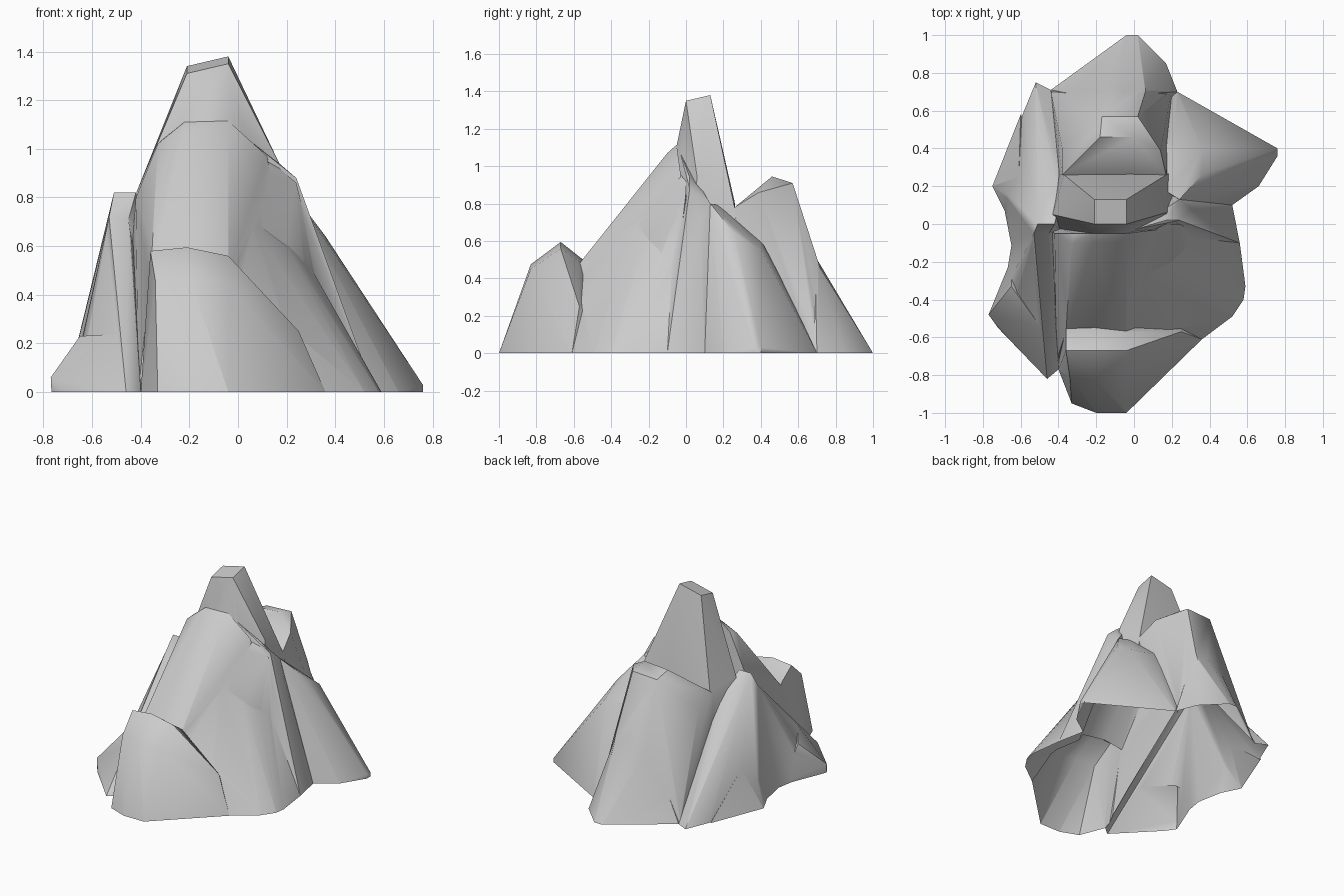
import bpy, bmesh

rocks = []


def rock(name, crest, foot):
    """Convex faceted rock: crest points (x,y,z) over a foot outline (x,y), sunk below ground."""
    depth = -0.2 - 0.013 * len(rocks)
    bm = bmesh.new()
    pts = list(crest) + [(x, y, z) for x, y in foot for z in (0.0, depth)]
    for p in pts:
        bm.verts.new(p)
    res = bmesh.ops.convex_hull(bm, input=bm.verts)
    junk = {v for v in res["geom_interior"] + res["geom_unused"]
            if isinstance(v, bmesh.types.BMVert)}
    bmesh.ops.delete(bm, geom=list(junk), context='VERTS')
    bmesh.ops.recalc_face_normals(bm, faces=bm.faces)
    me = bpy.data.meshes.new(name)
    bm.to_mesh(me)
    bm.free()
    ob = bpy.data.objects.new(name, me)
    bpy.context.collection.objects.link(ob)
    rocks.append(ob)


# Hidden core that closes the gaps between the rocks
rock("core",
     [(-0.3, 0, .85), (0.1, 0, .85), (0.15, .3, .7), (-0.35, .3, .65)],
     [(-.5, -.5), (.4, -.4), (.4, .45), (.17, .68), (-.42, .58), (-.5, .1)])

# Summit block
rock("summit",
     [(-.21, 0, 1.31), (-.04, 0, 1.35), (-.21, .13, 1.34), (-.04, .13, 1.38),
      (-.22, -.05, 1.11), (-.04, -.05, 1.11), (-.31, .02, 1.04), (-.43, .05, .79),
      (.17, .06, .94), (.17, .26, .78), (-.03, .26, .81), (-.37, .26, .75)],
     [(-.48, -.06), (.3, -.06), (.3, .34), (-.46, .32)])

# Long front shoulder below the summit
rock("front_shoulder",
     [(-.22, -.05, 1.11), (-.04, -.05, 1.115), (-.31, -.05, 1.04), (-.33, -.1, 1.02),
      (-.04, -.1, 1.07), (-.22, -.1, 1.07), (-.42, -.05, .8), (-.36, -.4, .63),
      (-.04, -.4, .67), (-.36, -.57, .46), (-.04, -.57, .48), (.12, -.03, .97)],
     [(-.41, -.72), (-.04, -.86), (.25, -.5), (.3, 0), (-.48, 0)])

# Right buttresses, upper and lower, with the shoulder that joins them
rock("upper_right_buttress",
     [(0, -.03, 1.07), (.17, .02, .94), (.24, .02, .88), (.24, .13, .8), (.3, .08, .71)],
     [(.52, .1), (.56, -.1), (.2, -.3), (.1, .3)])
rock("right_shoulder",
     [(-.04, -.1, 1.04), (.17, 0, .92), (.24, 0, .86), (.04, -.28, .72),
      (.2, -.2, .61), (.27, -.13, .54)],
     [(0, -.4), (.3, -.35), (.45, -.1), (0, .05)])
rock("lower_right_buttress",
     [(.04, -.28, .72), (.2, -.22, .6), (.27, -.15, .53), (.26, -.04, .58),
      (0, -.55, .42), (.19, -.56, .28)],
     [(.56, -.1), (.59, -.33), (.58, -.4), (.52, -.49), (.2, -.73), (0, -.7), (.1, 0)])

# Spur running out to the back right
rock("right_spur",
     [(.16, .18, .79), (.24, .13, .8), (.3, .2, .71), (.36, .26, .64),
      (.36, .4, .55), (.2, .42, .57), (.15, .4, .6), (.16, .55, .32),
      (.76, .36, .03), (.76, .4, .03)],
     [(.76, .4), (.76, .36), (.66, .2), (.52, .1), (.23, .7), (.15, .7), (.1, .2)])

# Boulder behind the summit and its toe
rock("back_boulder",
     [(-.18, .46, .93), (0, .46, .945), (.02, .57, .91), (-.17, .57, .9),
      (.14, .39, .86), (.17, .26, .78), (-.38, .26, .75), (-.38, .4, .68),
      (.06, .7, .51), (-.12, .69, .52)],
     [(-.06, .86), (.06, .86), (.2, .72), (.23, .25), (-.44, .25), (-.44, .7)])
rock("back_toe",
     [(-.18, .66, .48), (-.04, .69, .52), (.06, .69, .5)],
     [(-.44, .71), (-.04, 1), (.02, 1), (.17, .85), (.23, .7), (.1, .4), (-.4, .4)])

# Thin-topped slabs along the left, each flaring into a low toe
rock("front_left_slab",
     [(-.54, -.1, .65), (-.53, -.05, .72), (-.45, -.05, .71), (-.44, -.1, .64)],
     [(-.46, -.82), (-.4, -.77), (-.66, -.5), (-.69, -.36),
      (-.64, -.16), (-.63, 0), (-.3, 0)])
rock("front_left_toe",
     [(-.65, -.33, .23), (-.49, -.55, .24), (-.77, -.48, .06)],
     [(-.46, -.82), (-.72, -.55), (-.75, -.48), (-.7, -.32), (-.64, -.16), (-.45, -.3)])
rock("back_left_slab",
     [(-.53, -.05, .72), (-.45, -.05, .71), (-.51, 0, .82), (-.42, 0, .82),
      (-.47, .13, .72), (-.39, .13, .73), (-.46, .36, .45), (-.39, .3, .51)],
     [(-.64, -.16), (-.65, 0), (-.71, .2), (-.59, .58), (-.52, .75), (-.44, .71),
      (-.35, .3), (-.35, -.1)])
rock("back_left_toe",
     [(-.62, .1, .26), (-.61, .25, .26)],
     [(-.65, 0), (-.75, .2), (-.6, .58), (-.45, .3)])

# Boulder at the front
rock("front_boulder",
     [(-.36, -.67, .58), (-.21, -.67, .595), (-.04, -.67, .56), (-.36, -.56, .5),
      (-.21, -.55, .5), (-.04, -.57, .49), (.19, -.6, .28), (.25, -.57, .25),
      (-.34, -.81, .46), (-.2, -.83, .475), (-.04, -.83, .45)],
     [(-.04, -1), (-.2, -1), (-.33, -.95), (-.4, -.77), (.2, -.73), (.36, -.61),
      (.2, -.4), (-.38, -.4)])

# Fuse all rocks into one shell
mountain = rocks[0]
bpy.context.view_layer.objects.active = mountain
for other in rocks[1:]:
    mod = mountain.modifiers.new("fuse", 'BOOLEAN')
    mod.operation = 'UNION'
    mod.solver = 'EXACT'
    mod.object = other
    bpy.ops.object.modifier_apply(modifier=mod.name)
    bpy.data.objects.remove(other)
mountain.name = "rocky_mountain"

# Cut level with the ground, leaving the underside open
bm = bmesh.new()
bm.from_mesh(mountain.data)
bmesh.ops.remove_doubles(bm, verts=bm.verts, dist=0.002)
bmesh.ops.bisect_plane(bm, geom=bm.verts[:] + bm.edges[:] + bm.faces[:],
                       plane_co=(0, 0, 0), plane_no=(0, 0, 1), clear_inner=True)
bm.to_mesh(mountain.data)
bm.free()

bpy.ops.object.select_all(action='DESELECT')
mountain.select_set(True)
bpy.ops.object.shade_smooth_by_angle(angle=0.7)
